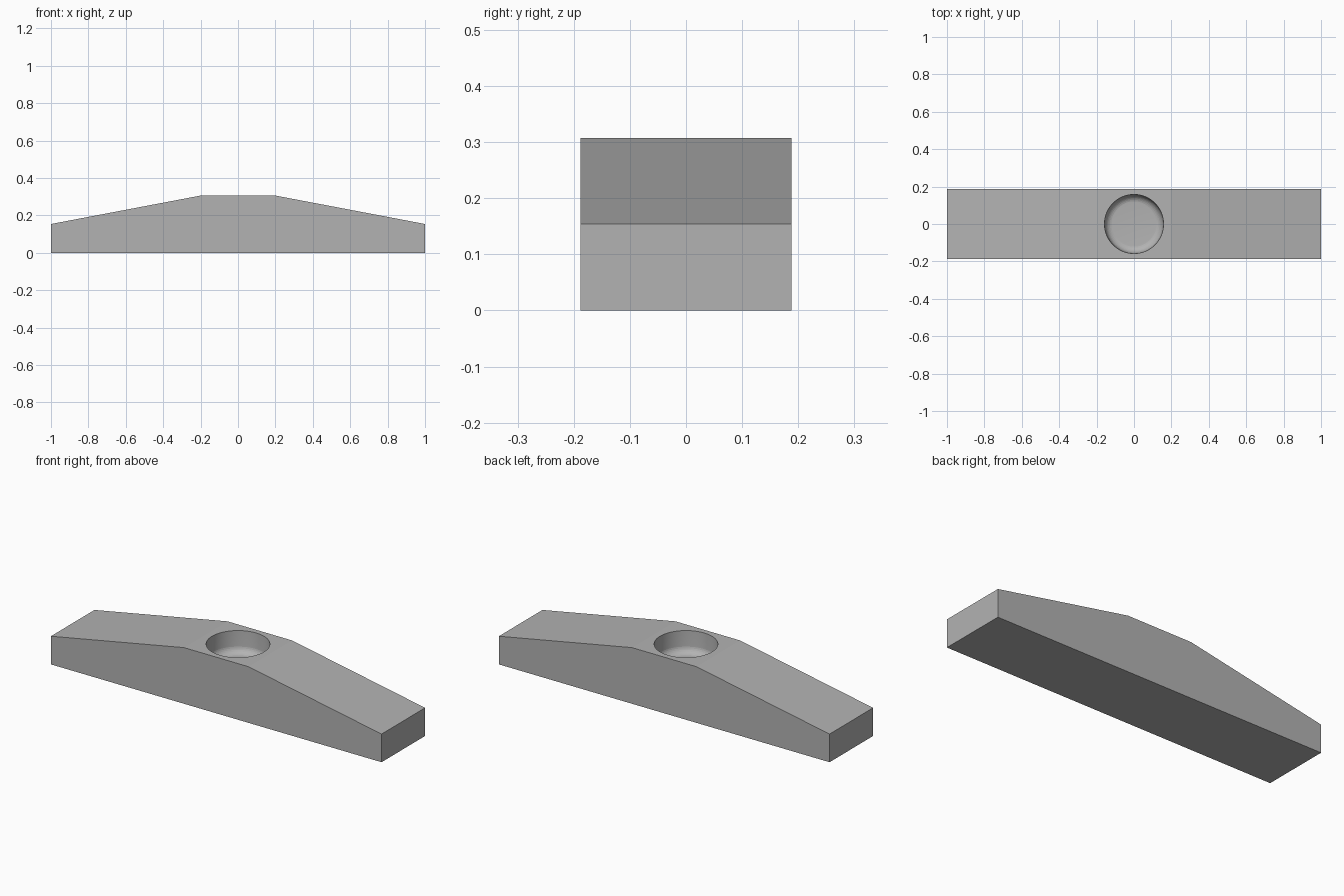
import bpy
import bmesh
import math
from mathutils import Vector

cube = bpy.data.objects.get("Cube")
if cube:
    bpy.data.objects.remove(cube, do_unlink=True)

HALF_DEPTH = 0.188
TOP = 0.307

grey = bpy.data.materials.new("plain_grey")
grey.use_nodes = True
grey.diffuse_color = (0.45, 0.45, 0.45, 1)
grey.node_tree.nodes["Principled BSDF"].inputs["Base Color"].default_value = grey.diffuse_color


def make_object(name, bm):
    bmesh.ops.recalc_face_normals(bm, faces=bm.faces)
    mesh = bpy.data.meshes.new(name)
    bm.to_mesh(mesh)
    bm.free()
    mesh.materials.append(grey)
    obj = bpy.data.objects.new(name, mesh)
    bpy.context.collection.objects.link(obj)
    return obj


# Tapered bar: mirrored side profile extruded along y
right_side = [(1, 0), (1, 0.154), (0.195, TOP)]
profile = right_side + [(-x, z) for x, z in reversed(right_side)]
bm = bmesh.new()
face = bm.faces.new([bm.verts.new((x, -HALF_DEPTH, z)) for x, z in profile])
extruded = bmesh.ops.extrude_face_region(bm, geom=[face])["geom"]
bmesh.ops.translate(bm, vec=(0, 2 * HALF_DEPTH, 0),
                    verts=[v for v in extruded if isinstance(v, bmesh.types.BMVert)])
bar = make_object("tapered_bar", bm)

# Round recess with a filleted floor: lathed cutter
WALL, FILLET, FLOOR = 0.155, 0.042, TOP - 0.12
points = [Vector((0, 0, FLOOR))]
for i in range(9):
    a = math.pi / 2 * i / 8
    points.append(Vector((WALL - FILLET + FILLET * math.sin(a), 0,
                          FLOOR + FILLET - FILLET * math.cos(a))))
points += [Vector((0.158, 0, TOP)), Vector((0.158, 0, TOP + 0.1)), Vector((0, 0, TOP + 0.1))]
bm = bmesh.new()
verts = [bm.verts.new(p) for p in points]
edges = [bm.edges.new(pair) for pair in zip(verts, verts[1:])]
bmesh.ops.spin(bm, geom=verts + edges, cent=(0, 0, 0), axis=(0, 0, 1),
               angle=2 * math.pi, steps=64)
bmesh.ops.remove_doubles(bm, verts=bm.verts, dist=0.0001)
cutter = make_object("recess_cutter", bm)
cutter.hide_render = True

# Cut the recess, then smooth its curved wall
cut = bar.modifiers.new("recess", "BOOLEAN")
cut.operation = "DIFFERENCE"
cut.solver = "EXACT"
cut.object = cutter
bpy.ops.object.select_all(action="DESELECT")
bar.select_set(True)
bpy.context.view_layer.objects.active = bar
bpy.ops.object.modifier_apply(modifier=cut.name)
bpy.data.objects.remove(cutter, do_unlink=True)
bpy.ops.object.shade_smooth_by_angle(angle=math.radians(8.5))
for poly in bar.data.polygons:
    poly.use_smooth = math.hypot(poly.center.x, poly.center.y) < 0.17 and poly.center.z < TOP - 0.001
